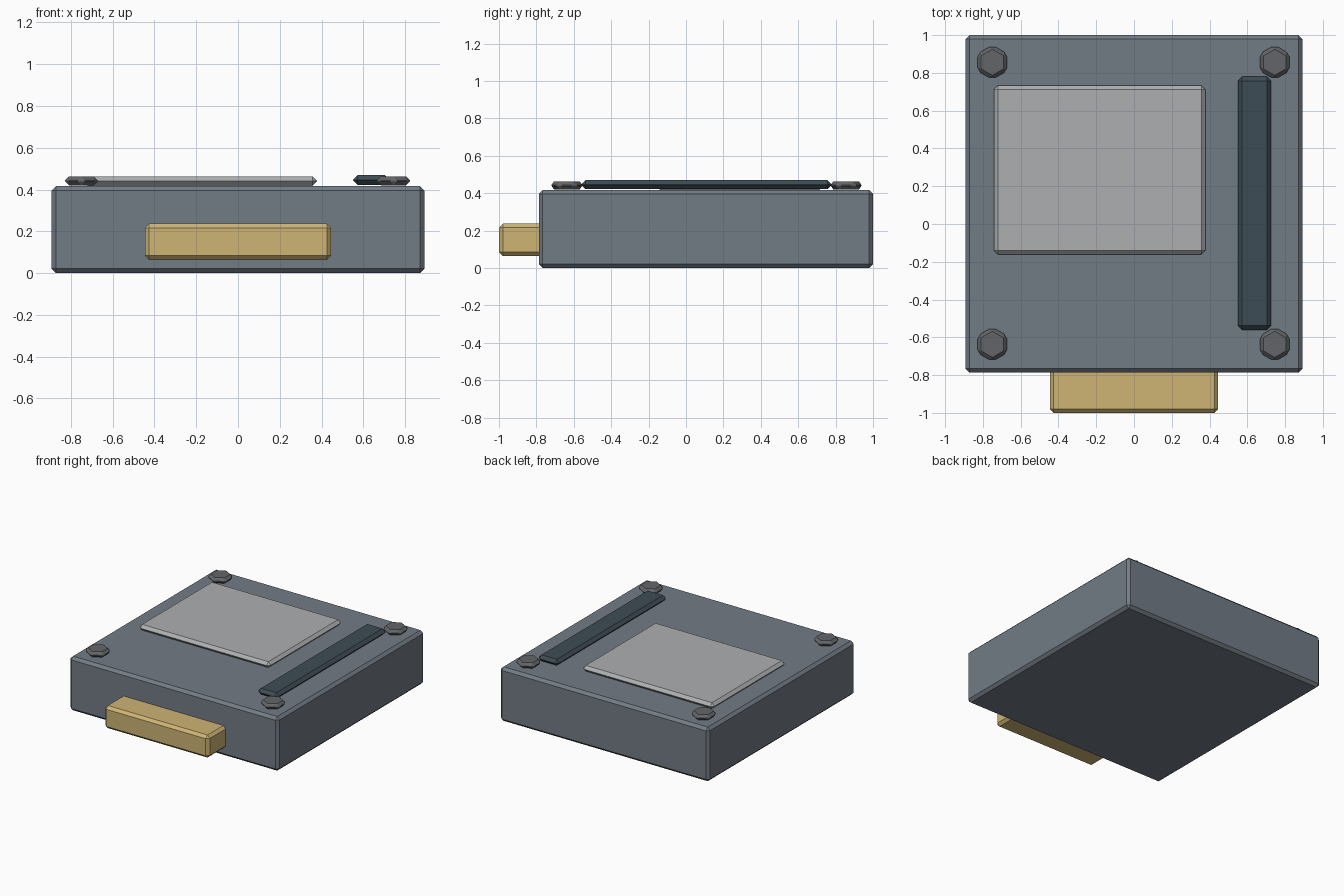
import bpy, bmesh, math

if "Cube" in bpy.data.objects:
    bpy.data.objects.remove(bpy.data.objects["Cube"])


def material(name, rgb):
    m = bpy.data.materials.new(name)
    m.diffuse_color = (*rgb, 1)
    m.use_nodes = True
    m.node_tree.nodes["Principled BSDF"].inputs["Base Color"].default_value = m.diffuse_color
    return m


def finish(name, bm, bevel, mat):
    # chamfer every edge with one flat segment
    bmesh.ops.bevel(bm, geom=bm.edges[:], offset=bevel, segments=1,
                    affect='EDGES', clamp_overlap=True)
    me = bpy.data.meshes.new(name)
    bm.to_mesh(me)
    bm.free()
    me.materials.append(mat)
    ob = bpy.data.objects.new(name, me)
    bpy.context.collection.objects.link(ob)
    return ob


def box(name, x, y, z, bevel, mat):
    bm = bmesh.new()
    bmesh.ops.create_cube(bm, size=1)
    for v in bm.verts:
        for i, (lo, hi) in enumerate((x, y, z)):
            v.co[i] = lo if v.co[i] < 0 else hi
    return finish(name, bm, bevel, mat)


slate = material("slate_metal", (0.17, 0.20, 0.235))
gold = material("gold_contact", (0.62, 0.46, 0.175))
silver = material("silver_plate", (0.42, 0.43, 0.44))
dark = material("dark_strip", (0.048, 0.073, 0.09))
steel = material("bolt_steel", (0.125, 0.13, 0.14))

# main housing and the connector on its front
box("housing", (-0.892, 0.892), (-0.787, 1.0), (0, 0.417), 0.021, slate)
box("connector", (-0.446, 0.446), (-1.0, -0.70), (0.063, 0.237), 0.021, gold)

# thin plate and side strip on the lid
box("top_plate", (-0.742, 0.378), (-0.161, 0.734), (0.418, 0.463), 0.0215, silver)
box("side_strip", (0.550, 0.726), (-0.561, 0.780), (0.422, 0.469), 0.0225, dark)

# hexagonal bolt heads at the corners
for side, x in (("left", -0.75), ("right", 0.745)):
    for end, y in (("front", -0.637), ("back", 0.856)):
        bm = bmesh.new()
        bmesh.ops.create_cone(bm, cap_ends=True, segments=6, radius1=0.091,
                              radius2=0.091, depth=0.043)
        # points of the hexagon face front and back
        flat = min(abs(v.co.y) for v in bm.verts) < 1e-4
        bolt = finish(f"bolt_{end}_{side}", bm, 0.019, steel)
        bolt.location = (x, y, 0.4415)
        bolt.rotation_euler.z = math.radians(30) if flat else 0
